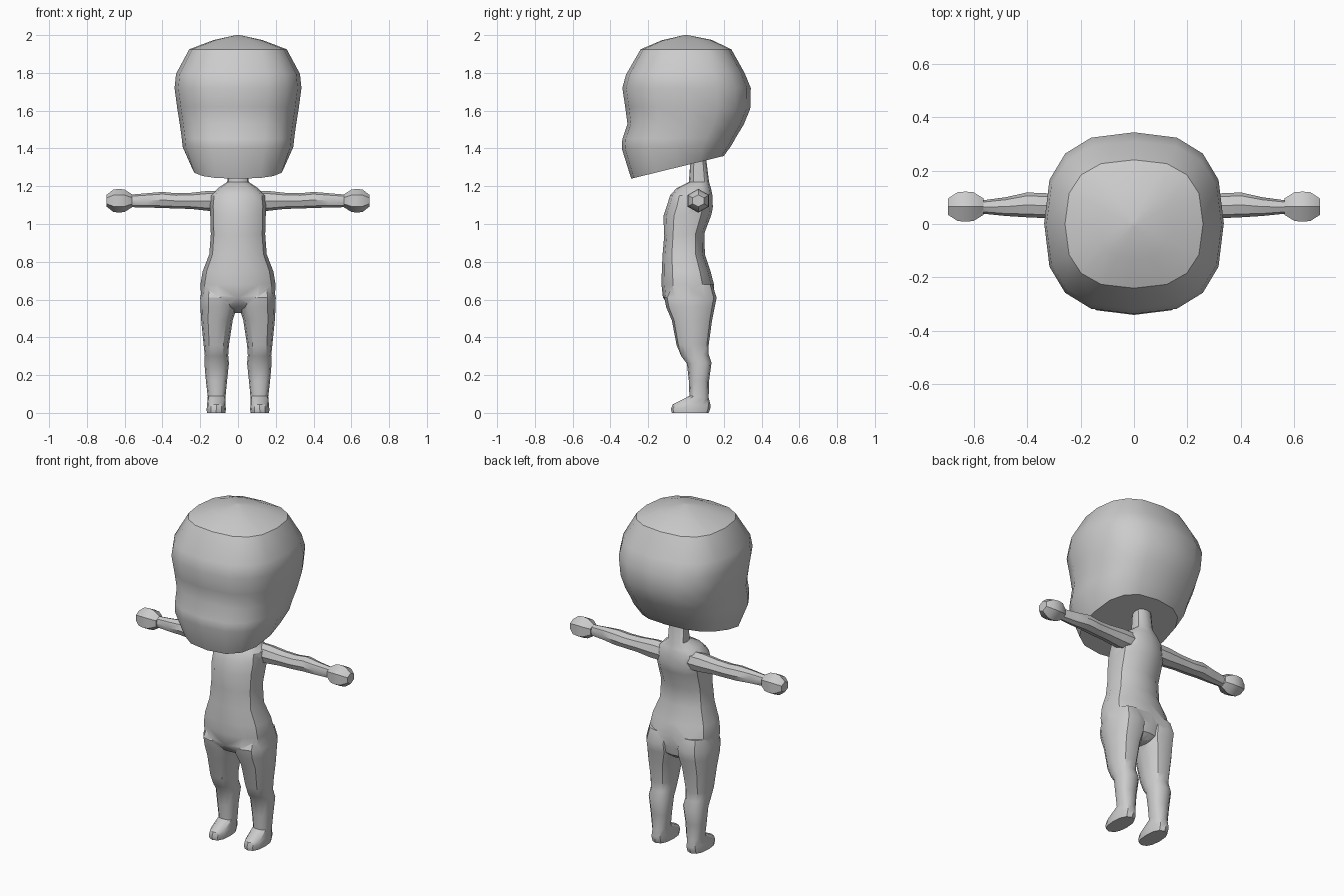
import bpy, bmesh, math
from mathutils import Vector


def loft(name, rings, sides, power=2.4):
    """Skin rings given as (point a, point b, half-width vector) with capped ends."""
    bm = bmesh.new()
    e = 2 / power
    loops = []
    for a, b, w in rings:
        a, b, w = Vector(a), Vector(b), Vector(w)
        c, u = (a + b) / 2, (a - b) / 2
        loop = []
        for i in range(sides):
            t = 2 * math.pi * i / sides
            s, k = round(math.sin(t), 6), round(math.cos(t), 6)
            loop.append(bm.verts.new(c + u * math.copysign(abs(s) ** e, s)
                                     + w * math.copysign(abs(k) ** e, k)))
        loops.append(loop)
    for lo, hi in zip(loops, loops[1:]):
        for i in range(sides):
            j = (i + 1) % sides
            bm.faces.new((lo[i], lo[j], hi[j], hi[i]))
    bm.faces.new(loops[0])
    bm.faces.new(loops[-1])
    bmesh.ops.recalc_face_normals(bm, faces=bm.faces)
    me = bpy.data.meshes.new(name)
    bm.to_mesh(me)
    bm.free()
    ob = bpy.data.objects.new(name, me)
    bpy.context.collection.objects.link(ob)
    return ob


def activate(ob):
    bpy.ops.object.select_all(action='DESELECT')
    ob.select_set(True)
    bpy.context.view_layer.objects.active = ob


def upright(rows):
    """Rows: front y, front z, back y, back z, half width."""
    return [((0, yf, zf), (0, yb, zb), (rx, 0, 0)) for yf, zf, yb, zb, rx in rows]


# Head: slanted underside, dip above the mouth, shallow crown
head = loft("head", upright([
    (-.29, 1.24, .20, 1.36, .245),
    (-.34, 1.40, .24, 1.415, .293),
    (-.337, 1.45, .265, 1.46, .298),
    (-.31, 1.53, .305, 1.525, .308),
    (-.322, 1.62, .34, 1.61, .322),
    (-.337, 1.72, .343, 1.72, .336),
    (-.318, 1.79, .31, 1.80, .328),
    (-.24, 1.925, .24, 1.925, .258),
    (-.13, 1.972, .135, 1.975, .13),
    (-.01, 2.0, .01, 2.0, .01)]), 16, 2.6)

# Torso with shoulders and neck
body = loft("body", upright([
    (.0, .53, .10, .53, .03),
    (-.085, .56, .135, .56, .13),
    (-.122, .61, .145, .61, .195),
    (-.13, .68, .148, .68, .199),
    (-.128, .75, .13, .75, .187),
    (-.124, .84, .10, .84, .152),
    (-.115, .94, .097, .95, .144),
    (-.12, 1.04, .135, 1.05, .147),
    (-.10, 1.10, .142, 1.09, .148),
    (-.085, 1.15, .14, 1.15, .142),
    (-.05, 1.19, .132, 1.19, .105),
    (.015, 1.222, .122, 1.222, .057),
    (.025, 1.36, .105, 1.36, .05)]), 12)

limbs = []
for s, side in ((1, "left"), (-1, "right")):
    # Leg and foot: inner x, outer x, front y, front z, back y, back z
    leg = [(.02, .185, -.08, .68, .14, .68),
           (.005, .20, -.115, .61, .162, .61),
           (.006, .199, -.105, .56, .152, .56),
           (.028, .195, -.075, .49, .138, .49),
           (.048, .182, -.05, .36, .12, .36),
           (.052, .176, -.025, .30, .12, .31),
           (.048, .178, .005, .26, .135, .265),
           (.058, .17, .015, .17, .122, .17),
           (.066, .16, .018, .09, .12, .08),
           (.066, .164, -.07, .045, .13, .04),
           (.064, .166, -.08, .02, .128, .02),
           (.066, .165, -.075, 0, .12, 0)]
    limbs.append(loft(side + "_leg", [
        ((s * (i + o) / 2, yf, zf), (s * (i + o) / 2, yb, zb), ((o - i) / 2, 0, 0))
        for i, o, yf, zf, yb, zb in leg], 12))

    # Arm and hand: x, front y, back y, low z, high z
    arm = [(.09, .02, .12, 1.07, 1.175), (.16, .015, .12, 1.07, 1.175),
           (.25, .02, .115, 1.08, 1.165), (.33, .022, .115, 1.082, 1.163),
           (.40, .025, .118, 1.085, 1.17), (.48, .03, .10, 1.087, 1.163),
           (.60, .042, .084, 1.09, 1.153)]
    hand = [(.562, .03, .10, 1.088, 1.158), (.60, .003, .127, 1.064, 1.182),
            (.63, 0, .13, 1.06, 1.186), (.66, .003, .127, 1.064, 1.182),
            (.696, .03, .10, 1.092, 1.154)]
    for part, rows, n, p in (("arm", arm, 8, 2.2), ("hand", hand, 6, 2)):
        limbs.append(loft(f"{side}_{part}", [
            ((s * x, yf, (lo + hi) / 2), (s * x, yb, (lo + hi) / 2), (0, 0, (hi - lo) / 2))
            for x, yf, yb, lo, hi in rows], n, p))

# Fuse limbs into one skin
for limb in limbs:
    activate(body)
    m = body.modifiers.new("fuse", 'BOOLEAN')
    m.operation, m.solver, m.object = 'UNION', 'EXACT', limb
    bpy.ops.object.modifier_apply(modifier=m.name)
    bpy.data.objects.remove(limb)

for ob in (head, body):
    activate(ob)
    bpy.ops.object.shade_smooth_by_angle(angle=math.radians(35))
